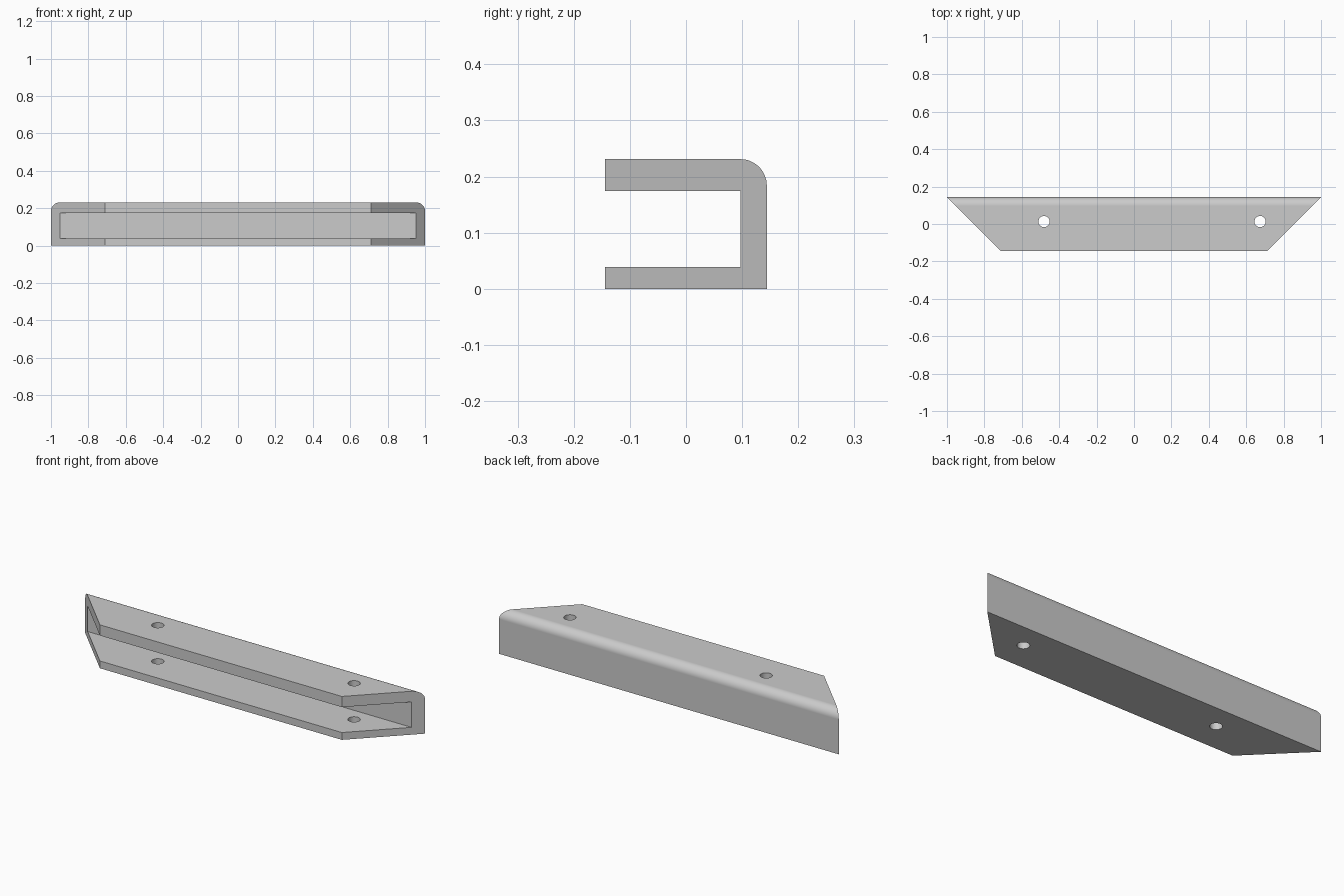
import bpy
import bmesh
import math

old = bpy.data.objects.get("Cube")
if old:
    bpy.data.objects.remove(old, do_unlink=True)

# Main dimensions
HALF_LENGTH = 1.0
FRONT, BACK = -0.144, 0.144
HEIGHT = 0.231
INNER_BACK = 0.097
LOWER, UPPER = 0.039, 0.174
ROUND = 0.047
STEPS = 16

# Grey material
grey = bpy.data.materials.new("plain grey")
grey.use_nodes = True
colour = (0.6, 0.6, 0.6, 1)
grey.diffuse_color = colour
grey.node_tree.nodes["Principled BSDF"].inputs["Base Color"].default_value = colour

# C-shaped cross-section (y, z) with a rounded upper back edge
profile = [(FRONT, 0), (BACK, 0)]
for i in range(STEPS + 1):
    a = math.pi / 2 * i / STEPS
    profile.append((BACK - ROUND + ROUND * math.cos(a),
                    HEIGHT - ROUND + ROUND * math.sin(a)))
profile += [(FRONT, HEIGHT), (FRONT, UPPER), (INNER_BACK, UPPER),
            (INNER_BACK, LOWER), (FRONT, LOWER)]

# Channel rail: the section runs along x, with both ends mitred at 45 degrees
bm = bmesh.new()
ends = []
for side in (-1, 1):
    ends.append([bm.verts.new((side * (HALF_LENGTH - (BACK - y)), y, z))
                 for y, z in profile])
left, right = ends
bm.faces.new(left)
bm.faces.new(right)
for i in range(len(profile)):
    j = (i + 1) % len(profile)
    bm.faces.new((left[i], left[j], right[j], right[i]))
bmesh.ops.recalc_face_normals(bm, faces=bm.faces)
mesh = bpy.data.meshes.new("channel_rail")
bm.to_mesh(mesh)
bm.free()
mesh.materials.append(grey)
rail = bpy.data.objects.new("channel_rail", mesh)
bpy.context.collection.objects.link(rail)


def drill_hole(x, y, radius):
    """Cut a vertical screw hole through both flanges."""
    bpy.ops.mesh.primitive_cylinder_add(vertices=32, radius=radius, depth=1,
                                        location=(x, y, HEIGHT / 2))
    cutter = bpy.context.object
    cutter.name = "hole_cutter"
    cutter.hide_render = True
    cutter.data.materials.append(grey)
    cut = rail.modifiers.new("screw_hole", 'BOOLEAN')
    cut.operation = 'DIFFERENCE'
    cut.solver = 'EXACT'
    cut.object = cutter
    bpy.ops.object.select_all(action='DESELECT')
    rail.select_set(True)
    bpy.context.view_layer.objects.active = rail
    bpy.ops.object.modifier_apply(modifier=cut.name)
    bpy.data.objects.remove(cutter, do_unlink=True)


# Screw holes
for hole_x in (-0.481, 0.674):
    drill_hole(hole_x, 0.013, 0.03)

# Smooth the curves and keep the flat sides flat
bpy.ops.object.shade_smooth_by_angle(angle=math.radians(30))
weighted = rail.modifiers.new("flat_sides", 'WEIGHTED_NORMAL')
weighted.keep_sharp = True
